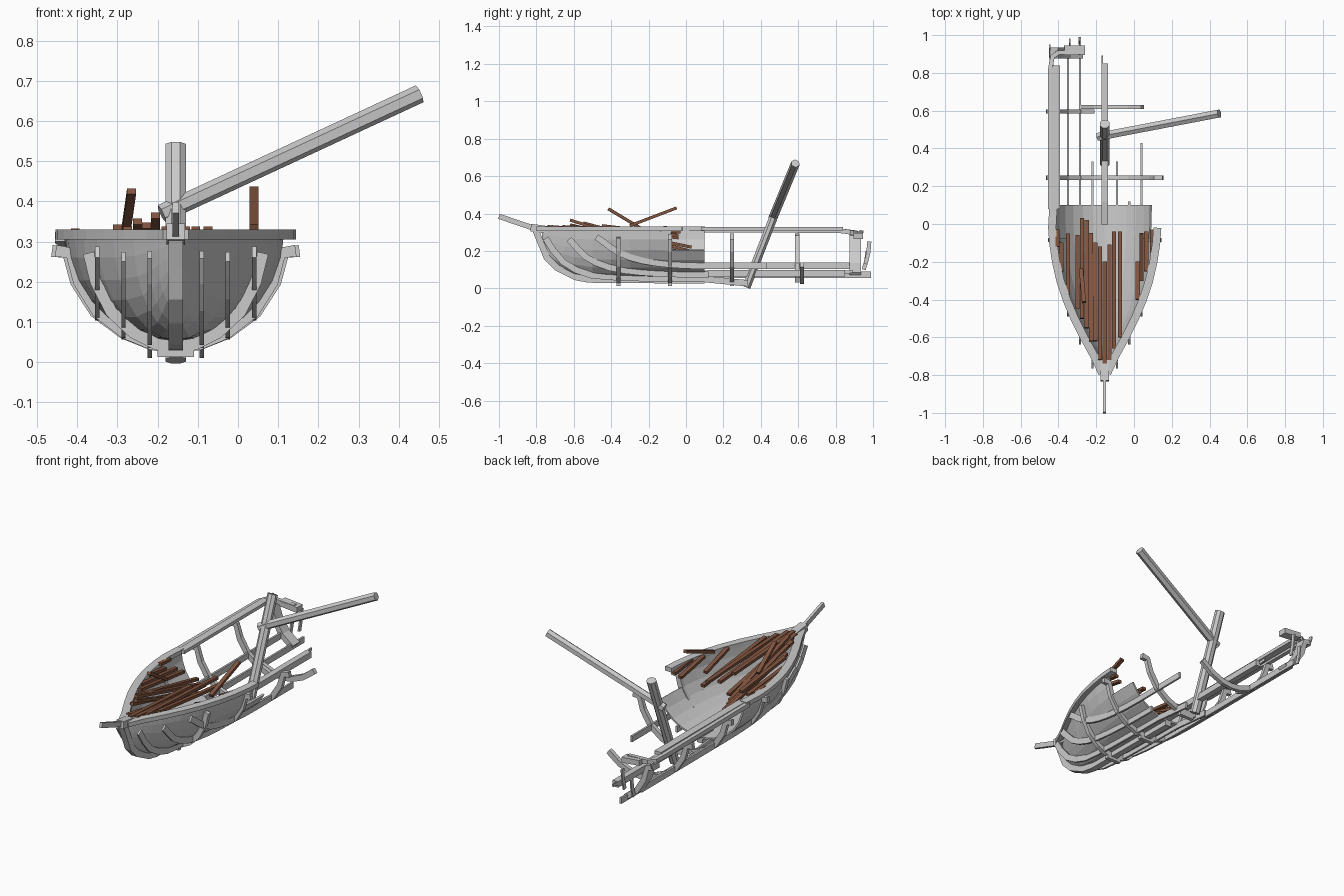
import bpy, bmesh, math
from mathutils import Vector

if "Cube" in bpy.data.objects:
    bpy.data.objects.remove(bpy.data.objects["Cube"])

CX = -0.155                      # hull centreline
brown = bpy.data.materials.new("plank_brown")
brown.diffuse_color = (0.22, 0.09, 0.05, 1)
brown.use_nodes = True
brown.node_tree.nodes["Principled BSDF"].inputs["Base Color"].default_value = brown.diffuse_color


def lerp(table, y):
    if y <= table[0][0]:
        return table[0][1]
    for (a, va), (b, vb) in zip(table, table[1:]):
        if y <= b:
            return va + (vb - va) * (y - a) / (b - a)
    return table[-1][1]


HALF = [(-.77, .008), (-.7, .05), (-.6, .105), (-.5, .155), (-.4, .197), (-.3, .23),
        (-.2, .253), (-.1, .268), (0, .275), (.1, .277)]
BOTTOM = [(-.77, .26), (-.74, .17), (-.68, .115), (-.6, .075), (-.5, .055), (.1, .05)]
TOP = .32


def hull_z(y, off):
    """Height of the hull skin at a distance off the centreline."""
    r = min(1, off / lerp(HALF, y))
    return TOP - (TOP - lerp(BOTTOM, y)) * math.sqrt(1 - r * r)


def finish(name, bm, mat=None):
    bmesh.ops.recalc_face_normals(bm, faces=bm.faces)
    me = bpy.data.meshes.new(name)
    bm.to_mesh(me)
    bm.free()
    ob = bpy.data.objects.new(name, me)
    bpy.context.collection.objects.link(ob)
    if mat:
        me.materials.append(mat)
    return ob


def bar(name, pts, a, b, ref=(0, 0, 1), mat=None, sides=4):
    """Sweep a section (a sideways, b along ref) through a polyline."""
    bm = bmesh.new()
    pts = [Vector(p) for p in pts]
    rings = []
    r = .5 / math.cos(math.pi / sides)
    for i, p in enumerate(pts):
        d0 = (p - pts[i - 1]).normalized() if i else Vector()
        d1 = (pts[i + 1] - p).normalized() if i < len(pts) - 1 else Vector()
        t = (d0 + d1).normalized()
        u = t.cross(Vector(ref)).normalized()
        v = u.cross(t)
        angles = [(s + .5) * 2 * math.pi / sides for s in range(sides)]
        rings.append([bm.verts.new(p + u * a * r * math.cos(g) + v * b * r * math.sin(g)) for g in angles])
    for r0, r1 in zip(rings, rings[1:]):
        for s in range(sides):
            n = (s + 1) % sides
            bm.faces.new((r0[s], r0[n], r1[n], r1[s]))
    bm.faces.new(rings[0])
    bm.faces.new(rings[-1])
    return finish(name, bm, mat)


# Hull skin of the surviving front half, top right rear corner torn away
bm = bmesh.new()
rows = []
for y in (-.77, -.74, -.7, -.65, -.6, -.5, -.4, -.3, -.2, -.08, 0, .1):
    w, zb = lerp(HALF, y), lerp(BOTTOM, y)
    rows.append([bm.verts.new((CX + w * math.sin(g), y, TOP - (TOP - zb) * math.cos(g)))
                 for g in [math.pi / 2 * (i / 7 - 1) for i in range(15)]])
for k, (r0, r1) in enumerate(zip(rows, rows[1:])):
    for i in range(12 if k >= 9 else 14):
        bm.faces.new((r0[i], r0[i + 1], r1[i + 1], r1[i]))
skin = finish("hull_skin", bm)
skin.modifiers.new("thickness", 'SOLIDIFY').thickness = .01

# Gunwales: the left one runs on to the stern corner, the right one is broken off
ys = [-.79, -.7, -.6, -.5, -.4, -.3, -.2, -.1, -.02]
for side, name in ((-1, "left_gunwale"), (1, "right_gunwale")):
    path = [(CX + side * (lerp(HALF, y) + .005), y, .318) for y in ys]
    if side < 0:
        path += [(CX - .272, .1, .318)]
    bar(name, path, .042, .024)
bar("left_top_rail", [(-.412, .08, .318), (-.412, .84, .318)], .042, .018)
bar("left_outer_rail", [(-.443, .08, .312), (-.443, .82, .308), (-.432, .885, .3),
                        (-.4, .908, .295), (-.28, .908, .29)], .024, .024)

# Stem, keel, bow post and bowsprit
bar("stem", [(CX, -.81, .325), (CX, -.775, .24), (CX, -.745, .165), (CX, -.69, .11), (CX, -.59, .06),
             (CX, -.52, .047), (CX, .1, .042)], .036, .034, ref=(0, .5, 1))
bar("keel", [(CX, .0, .06), (CX, .12, .08), (CX, .85, .08)], .034, .034)
bar("keel_splinter", [(CX - .012, .84, .085), (CX - .012, .89, .09)], .008, .016)
bar("bow_head", [(CX, -.72, .31), (CX, -.83, .325)], .045, .04)
bar("bowsprit", [(CX, -.78, .31), (CX, -1, .385)], .016, .028)

# Thin lengthwise strakes following the hull, flaring forward at their tops
ENDS = {(-1, .065): .33, (1, .065): .33, (-1, .13): .99, (1, .13): .12, (-1, .195): .9, (1, .195): .43}
for (side, off), end in ENDS.items():
    start = next(i for i in range(-770, 0, 5) if lerp(HALF, i / 1000) >= off) / 1000
    path = []
    for i in range(10):
        y = start + (.1 - start) * (i / 9) ** 1.8
        path.append((CX + side * off, y - .08 * (1 - i / 9) ** 3, hull_z(y, off) - .008))
    path.append((CX + side * off, end, .027 if off < .1 else path[-1][2]))
    bar("strake_%s_%d" % ("left" if side < 0 else "right", off * 1000), path, .011, .034, ref=(0, .3, 1))

# Ribs: half profile as (distance off centre, height), cut to a range of points
RIB = [(.308, .277), (.27, .272), (.248, .2), (.2, .125), (.13, .073), (.06, .045), (0, .038)]
FULL = [(-o, z) for o, z in RIB] + [(o, z) for o, z in RIB[-2::-1]]


def rib(name, y, first=0, last=13, scale=1, thick=.022, depth=.03):
    pts = [(CX + o * scale, y, z) for o, z in FULL[first:last]]
    bar(name, pts, depth, thick, ref=(0, 1, 0))


rib("front_rib", -.36, 1, 12, .8)
rib("middle_rib", -.085, scale=.97)
rib("rear_rib", .245)
rib("broken_rib_left", .595, 0, 6)
rib("broken_rib_low", .62, 4, 10)
rib("stern_rib", .905, 0, 5, .95, .06)
for y in (-.36, -.085, .245):
    bar("rib_floor", [(CX - .045, y, .03), (CX + .045, y, .03)], .022, .035)

# Splintered stern pieces
for i, (x, y, z0, z1) in enumerate(((-.445, .935, .27, .31), (-.34, .965, .1, .2), (-.29, .975, .13, .25))):
    bar("stern_splinter_%d" % i, [(x, y - .015, z0), (x, y, (z0 + z1) / 2), (x, y + .005, z1)],
        .008, .022, ref=(0, 1, 0))
bar("transom_plank", [(-.37, .92, .29), (-.26, .92, .28)], .05, .03)

# Leaning mast stump and its snapped upper spar
bar("mast_stump", [(CX, .322, .005), (CX, .53, .54)], .052, .045, ref=(0, 1, 0), sides=8)
bar("snapped_mast", [(-.19, .462, .37), (.452, .585, .668)], .042, .04, ref=(0, 0, 1), sides=6)

# Deck planks, collapsed: (x, front y, front z, back y, back z)
PLANKS = [(-.155, -.74, .33, -.2, .3), (-.13, -.72, .33, -.11, .28), (-.105, -.66, .33, -.04, .3),
          (-.075, -.6, .33, -.04, .27), (-.18, -.72, .33, -.12, .22), (-.205, -.62, .365, -.1, .2),
          (-.228, -.62, .34, -.05, .2), (-.25, -.55, .35, .02, .2), (-.275, -.5, .33, .03, .22),
          (-.3, -.45, .335, -.06, .29), (-.35, -.37, .32, -.05, .29), (-.385, -.25, .32, -.1, .3),
          (-.405, -.12, .325, -.03, .32), (.02, -.4, .32, -.2, .26), (.04, -.3, .335, -.05, .43),
          (.065, -.25, .32, -.04, .28), (.095, -.2, .32, -.03, .3)]
for i, (x, y0, z0, y1, z1) in enumerate(PLANKS):
    tight = CX + (x - CX) * min(1, (lerp(HALF, y0) + .02) / (abs(x - CX) + .001))
    bar("deck_plank_%d" % i, [(tight, y0, z0), (x, y1, z1)], .022, .016, mat=brown)
bar("raised_plank", [(-.265, -.415, .425), (-.28, -.24, .32)], .022, .016, mat=brown)
